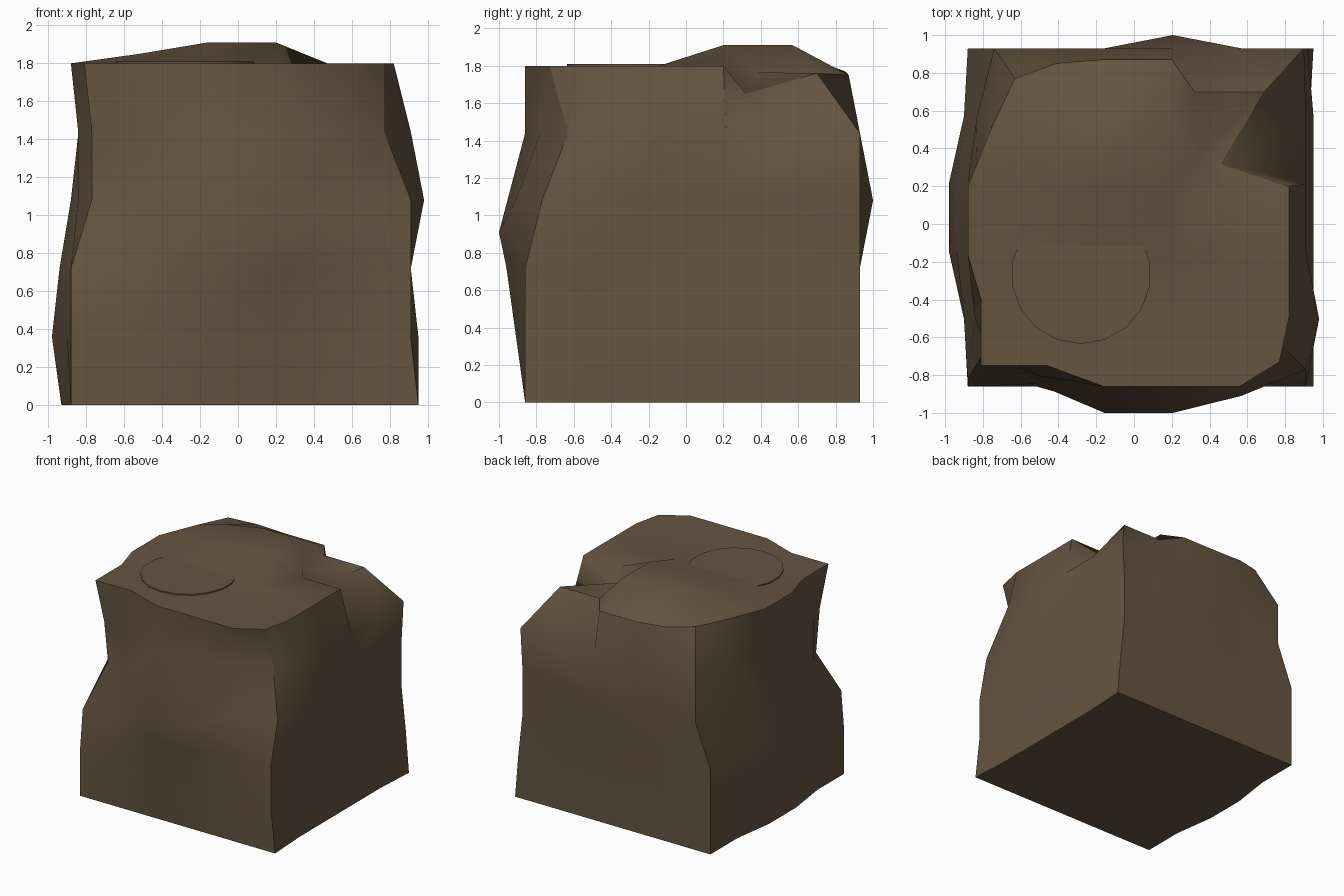
import bpy, bmesh, math
from mathutils import Vector

if "Cube" in bpy.data.objects:
    bpy.data.objects.remove(bpy.data.objects["Cube"])

N = 5
earth = bpy.data.materials.new("earth brown")
earth.diffuse_color = (0.131, 0.09, 0.051, 1)
earth.use_nodes = True
earth.node_tree.nodes["Principled BSDF"].inputs["Base Color"].default_value = earth.diffuse_color


def base(i, j, k):
    return Vector((-0.88 + 0.362 * i, -0.86 + 0.358 * j, 0.36 * k))


pos = {(i, j, k): base(i, j, k)
       for i in range(N + 1) for j in range(N + 1) for k in range(N + 1)
       if 0 in (i, j, k) or N in (i, j, k)}

# Worn vertical corners: x and y at each level below the rim
corners = {
    (0, 0): ((-.88, -.88, -.88, -.77, -.77), (-.86, -.86, -.82, -.64, -.69)),
    (5, 0): ((.95, .91, .91, .91, .77), (-.86, -.86, -.86, -.77, -.63)),
    (0, 5): ((-.88, -.88, -.88, -.74, -.74), (.93, .93, .93, .93, .93)),
    (5, 5): ((.95, .92, .88, .88, .9), (.93, .93, .93, .93, .93)),
}
for j in range(1, N):
    pos[5, j, 1].x = 0.95
    for k in (2, 3, 4):
        pos[5, j, k].x = 0.91
    for k in (1, 2):
        pos[0, j, k].x = -0.9
for (i, j), (xs, ys) in corners.items():
    for k in range(N):
        d = Vector((xs[k], ys[k], 0.36 * k)) - base(i, j, k)
        pos[i, j, k] += d
        # neighbours follow the corner a little
        pos[abs(i - 1), j, k].y += 0.35 * d.y
        if i == 0:
            pos[i, abs(j - 1), k].x += 0.35 * d.x

# Bulges on the left, right, front and back sides
for j in (2, 3):
    for k, x in enumerate((-.93, -.98, -.94, -.88, -.84)):
        pos[0, j, k].x = x
pos[5, 1, 3].x = 0.98
for i in (2, 3):
    for k, y in ((1, -.91), (2, -.96), (3, -1.0)):
        pos[i, 0, k].y = y
    pos[i, 0, 3].z = 0.91
pos[4, 0, 3].y = -0.91
pos[3, 5, 3].y = 1.0

# Irregular top rim, with the broken notch at the back right
rim = {
    (0, 0): (-.81, -.75), (1, 0): (-.46, -.75), (2, 0): (-.16, -.86),
    (3, 0): (.2, -.86), (4, 0): (.56, -.86), (5, 0): (.77, -.73),
    (5, 1): (.82, -.5), (5, 2): (.82, -.16), (5, 3): (.82, .2),
    (5, 4): (.46, .32, 1.65), (5, 5): (.69, .7, 1.76), (4, 5): (.32, .7, 1.76),
    (3, 5): (.2, .87, 1.75), (2, 5): (-.16, .87, 1.75), (1, 5): (-.41, .85, 1.77),
    (0, 5): (-.63, .77), (0, 4): (-.75, .52), (0, 3): (-.88, .2),
    (0, 2): (-.88, -.16), (0, 1): (-.81, -.4),
    # raised mound on top
    (2, 3): (-.16, .2, 1.91), (3, 3): (.2, .2, 1.91),
    (2, 4): (-.16, .57, 1.91), (3, 4): (.2, .57, 1.91),
    (1, 3): (-.52, .2, 1.85), (1, 4): (-.52, .57, 1.85),
    (4, 3): (.47, .2, 1.8), (4, 4): (.34, .38, 1.765),
}
for (i, j), p in rim.items():
    pos[i, j, N] = Vector((*p, 1.8)[:3])

# Earth block: skin the lattice on all six sides
bm = bmesh.new()
vert = {key: bm.verts.new(p) for key, p in pos.items()}
for axis in range(3):
    for side in (0, N):
        for a in range(N):
            for b in range(N):
                quad = []
                for da, db in ((0, 0), (1, 0), (1, 1), (0, 1)):
                    key = [a + da, b + db]
                    key.insert(axis, side)
                    quad.append(vert[tuple(key)])
                bm.faces.new(quad).smooth = True
bmesh.ops.recalc_face_normals(bm, faces=bm.faces)

# Only the twelve block edges and the side of the notch stay sharp
key_of = {v: key for key, v in vert.items()}
for e in bm.edges:
    a, b = (key_of[v] for v in e.verts)
    e.smooth = sum(p == q and p in (0, N) for p, q in zip(a, b)) < 2
bm.edges.get((vert[5, 3, 4], vert[5, 3, 5])).smooth = False
mesh = bpy.data.meshes.new("earth_block")
bm.to_mesh(mesh)
bm.free()
block = bpy.data.objects.new("earth_block", mesh)
bpy.context.collection.objects.link(block)
mesh.materials.append(earth)

# Shallow round patch showing through the top
bpy.ops.mesh.primitive_cylinder_add(vertices=18, radius=0.37, depth=0.03,
                                    location=(-0.28, -0.265, 1.795))
patch = bpy.context.object
patch.name = "round_patch"
patch.data.materials.append(earth)
bpy.ops.object.shade_smooth_by_angle()
